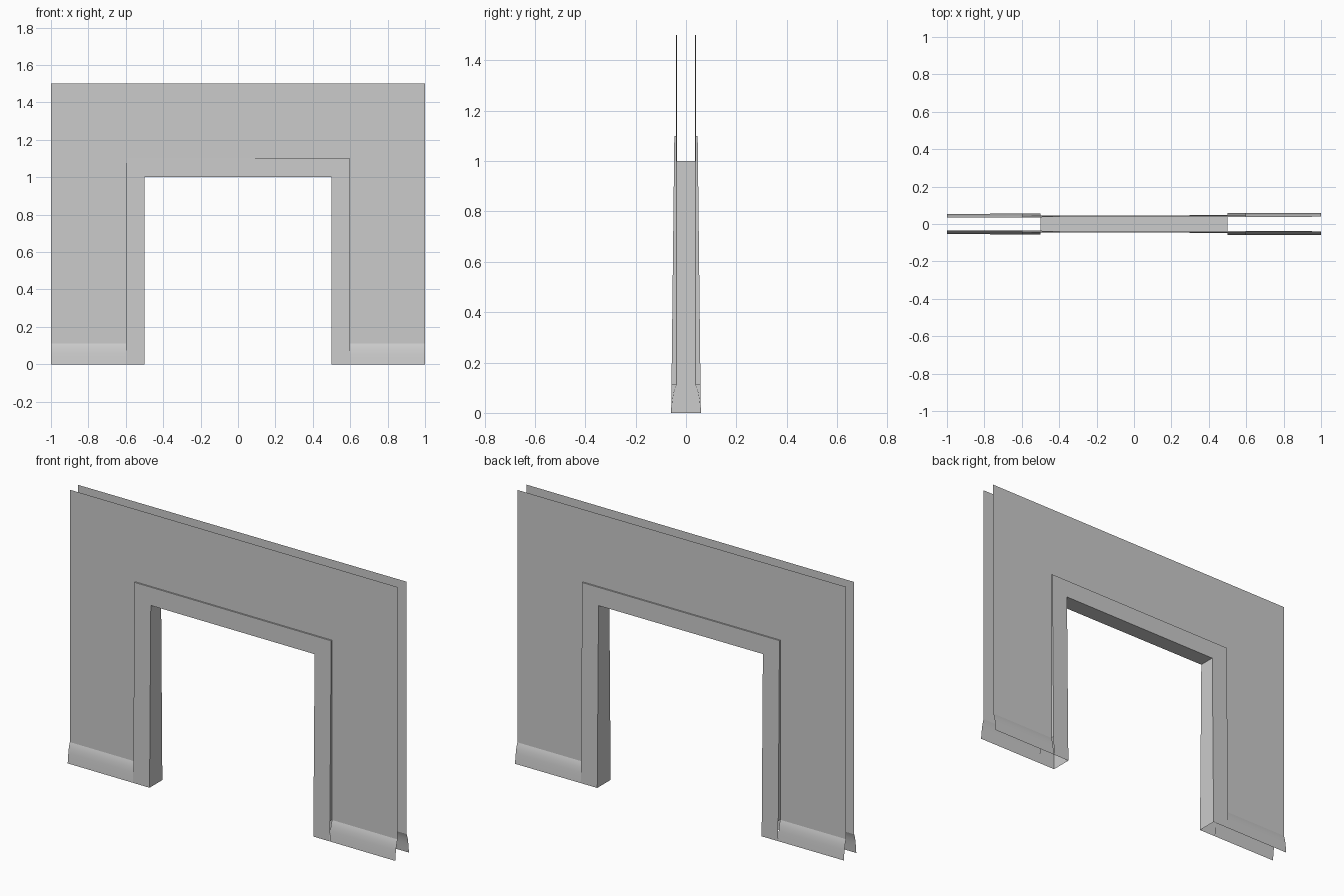
import bpy, bmesh

if "Cube" in bpy.data.objects:
    bpy.data.objects.remove(bpy.data.objects["Cube"])

W, H = 1.0, 1.5            # half width and height of wall
IN_X, IN_Z = 0.5, 1.0      # doorway opening
OUT_X, OUT_Z = 0.6, 1.1    # outer edge of door trim
WALL = 0.037               # half thickness of wall
SKIRT = [(0.057, 0), (0.054, 0.03), (0.051, 0.055), (0.047, 0.08),
         (0.041, 0.1), (WALL, 0.11)]


def trim_depth(z):
    return 0.045 + (OUT_Z - z) * 0.011


def build(name, polys, both=True, smooth=False):
    """Make quads on the front side and repeat them on the back."""
    bm = bmesh.new()
    for side in ((-1, 1) if both else (1,)):
        for poly in polys:
            pts = [(x, y * side * (1 + 0.05 * x), z) for x, y, z in poly]
            f = bm.faces.new([bm.verts.new(p) for p in pts])
            if side > 0 and both:
                f.normal_flip()
    bmesh.ops.remove_doubles(bm, verts=bm.verts, dist=1e-5)
    me = bpy.data.meshes.new(name)
    bm.to_mesh(me)
    bm.free()
    ob = bpy.data.objects.new(name, me)
    bpy.context.collection.objects.link(ob)
    if smooth:
        for p in me.polygons:
            p.use_smooth = True
    return ob


def panel(x0, x1, z0, z1, depth):
    return [(x0, depth, z0), (x1, depth, z0), (x1, depth, z1), (x0, depth, z1)]


# Wall sheets around the trim, open at the ends and top
build("wall", [panel(-W, -OUT_X, 0.11, OUT_Z, WALL),
               panel(OUT_X, W, 0.11, OUT_Z, WALL),
               panel(-W, -OUT_X, OUT_Z, H, WALL),
               panel(-OUT_X, OUT_X, OUT_Z, H, WALL),
               panel(OUT_X, W, OUT_Z, H, WALL)])

# Curved baseboards on both legs
boards = []
for x0, x1 in ((-W, -OUT_X), (OUT_X, W)):
    for (d0, z0), (d1, z1) in zip(SKIRT, SKIRT[1:]):
        boards.append([(x0, d0, z0), (x1, d0, z0), (x1, d1, z1), (x0, d1, z1)])
build("baseboard", boards, smooth=True)

# Tapered door trim: faces and outer edges
inner = [(-IN_X, 0), (-IN_X, IN_Z), (IN_X, IN_Z), (IN_X, 0)]
outer = [(-OUT_X, 0), (-OUT_X, OUT_Z), (OUT_X, OUT_Z), (OUT_X, 0)]
trim = []
for i in range(3):
    (a, az), (b, bz) = inner[i], inner[i + 1]
    (c, cz), (d, dz) = outer[i], outer[i + 1]
    ta, tb, tc, td = (trim_depth(z) for z in (az, bz, cz, dz))
    trim.append([(a, ta, az), (b, tb, bz), (d, td, dz), (c, tc, cz)])
    wc, wd = max(cz, 0.11), max(dz, 0.11)
    trim.append([(c, trim_depth(wc), wc), (d, trim_depth(wd), wd),
                 (d, WALL, wd), (c, WALL, wc)])
build("door_trim", trim)

# Lining through the opening
lining = []
for (a, az), (b, bz) in zip(inner, inner[1:]):
    ta, tb = trim_depth(az), trim_depth(bz)
    lining.append([(a, -ta, az), (a, ta, az), (b, tb, bz), (b, -tb, bz)])
build("door_lining", lining, both=False)
